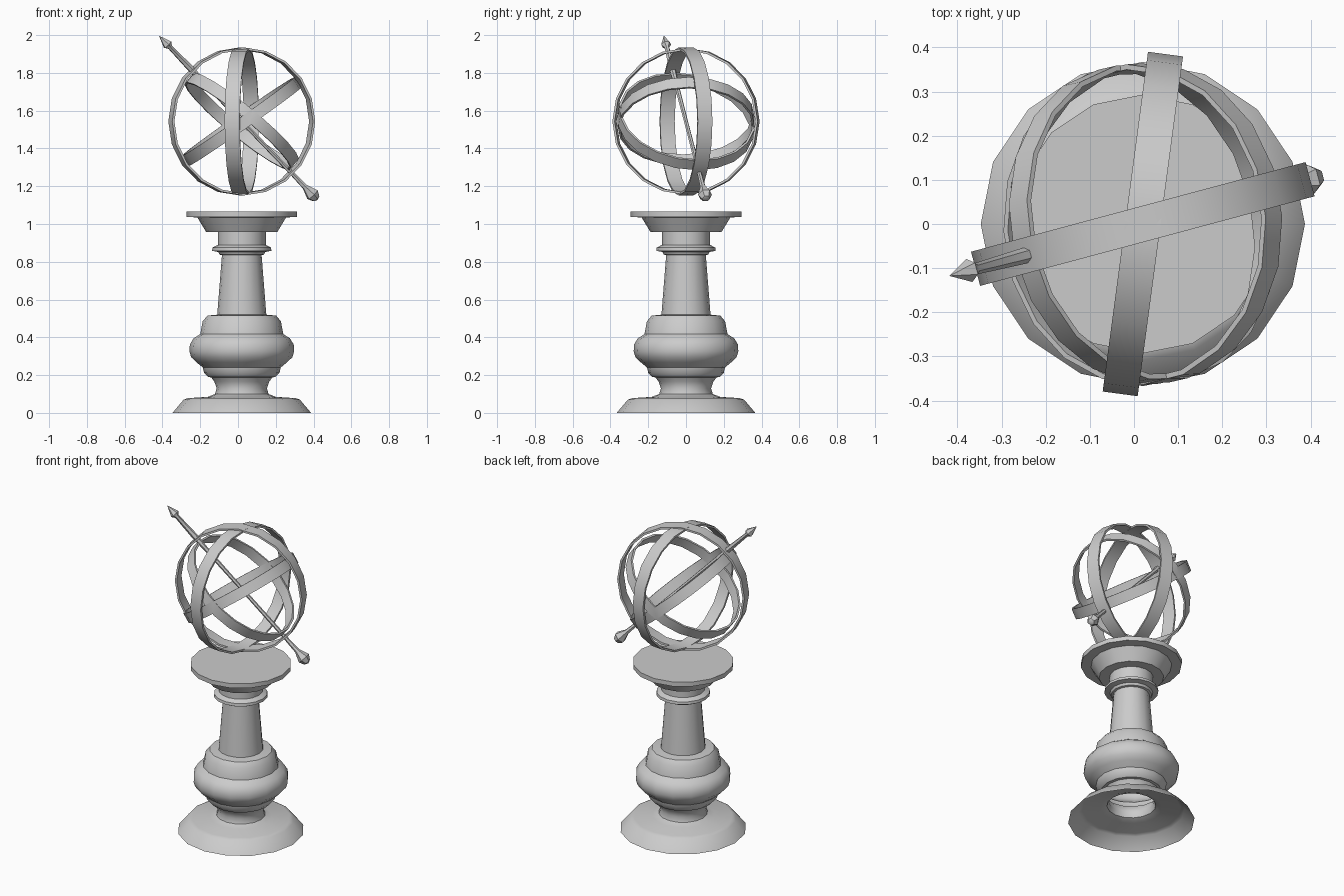
import bpy, bmesh
from math import sin, cos, pi, radians
from mathutils import Vector, Matrix

if "Cube" in bpy.data.objects:
    bpy.data.objects.remove(bpy.data.objects["Cube"])

CX = 0.02
CENTRE = Vector((CX, 0, 1.543))


def frame(normal, origin):
    """Matrix whose local z follows normal, with local x kept horizontal."""
    n = Vector(normal).normalized()
    u = n.cross(Vector((0, 0, 1)))
    u = u.normalized() if u.length > 1e-6 else Vector((1, 0, 0))
    v = n.cross(u)
    return Matrix.Translation(origin) @ Matrix((u, v, n)).transposed().to_4x4()


def lathe(name, profile, sides, matrix, closed=False, angle=35):
    """Revolve (radius, height) points around local z."""
    bm = bmesh.new()
    rows = [[bm.verts.new((r * cos(2 * pi * i / sides), r * sin(2 * pi * i / sides), z))
             for i in range(sides)] for r, z in profile]
    for k in range(len(rows) if closed else len(rows) - 1):
        a, b = rows[k], rows[(k + 1) % len(rows)]
        for i in range(sides):
            j = (i + 1) % sides
            bm.faces.new((a[i], a[j], b[j], b[i]))
    bmesh.ops.remove_doubles(bm, verts=bm.verts, dist=1e-5)
    bmesh.ops.recalc_face_normals(bm, faces=bm.faces)
    bm.transform(matrix)
    mesh = bpy.data.meshes.new(name)
    bm.to_mesh(mesh)
    bm.free()
    ob = bpy.data.objects.new(name, mesh)
    bpy.context.collection.objects.link(ob)
    bpy.ops.object.select_all(action='DESELECT')
    ob.select_set(True)
    bpy.context.view_layer.objects.active = ob
    bpy.ops.object.shade_smooth_by_angle(angle=radians(angle))
    return ob


def ring(name, normal, radius, width, thick=0.012):
    h, ri = width / 2, radius - thick
    lathe(name, [(ri, -h), (radius, -h), (radius, h), (ri, h)], 20,
          frame(normal, CENTRE), closed=True)


def tilted(tilt, turn):
    t, a = radians(tilt), radians(turn)
    return (sin(t) * cos(a), sin(t) * sin(a), cos(t))


# Turned pedestal, open underneath
lathe("pedestal", [
    (0.367, 0), (0.308, 0.07), (0.285, 0.078), (0.18, 0.085), (0.142, 0.10), (0.133, 0.13),
    (0.145, 0.165), (0.162, 0.188), (0.178, 0.19), (0.20, 0.212), (0.206, 0.24),
    (0.24, 0.268), (0.268, 0.295), (0.277, 0.325), (0.275, 0.362), (0.255, 0.395),
    (0.22, 0.417), (0.207, 0.485), (0.182, 0.515), (0.13, 0.52), (0.105, 0.835),
    (0.118, 0.838), (0.125, 0.852), (0.157, 0.858), (0.155, 0.875), (0.127, 0.89),
    (0.127, 0.957), (0.188, 0.957), (0.235, 1.035), (0.293, 1.037), (0.293, 1.065),
    (0, 1.065)], 16, Matrix.Translation((CX, 0, 0)))

# Armillary rings
ring("meridian_ring", tilted(90, 105), 0.392, 0.08)
ring("cross_meridian_ring", tilted(90, -7.6), 0.388, 0.08)
ring("equator_ring", tilted(-35, 3), 0.363, 0.065)
ring("ecliptic_ring", tilted(40, 13), 0.363, 0.065)

# Arrow through the sphere: flared tail, thin rod, pointed head
lathe("arrow_axis", [
    (0, -0.588), (0.022, -0.578), (0.038, -0.548), (0.015, -0.49), (0.012, -0.40),
    (0.011, 0), (0.013, 0.30), (0.018, 0.40), (0.013, 0.555), (0.027, 0.575), (0, 0.642)],
    6, frame(tilted(-45, 15), CENTRE))
